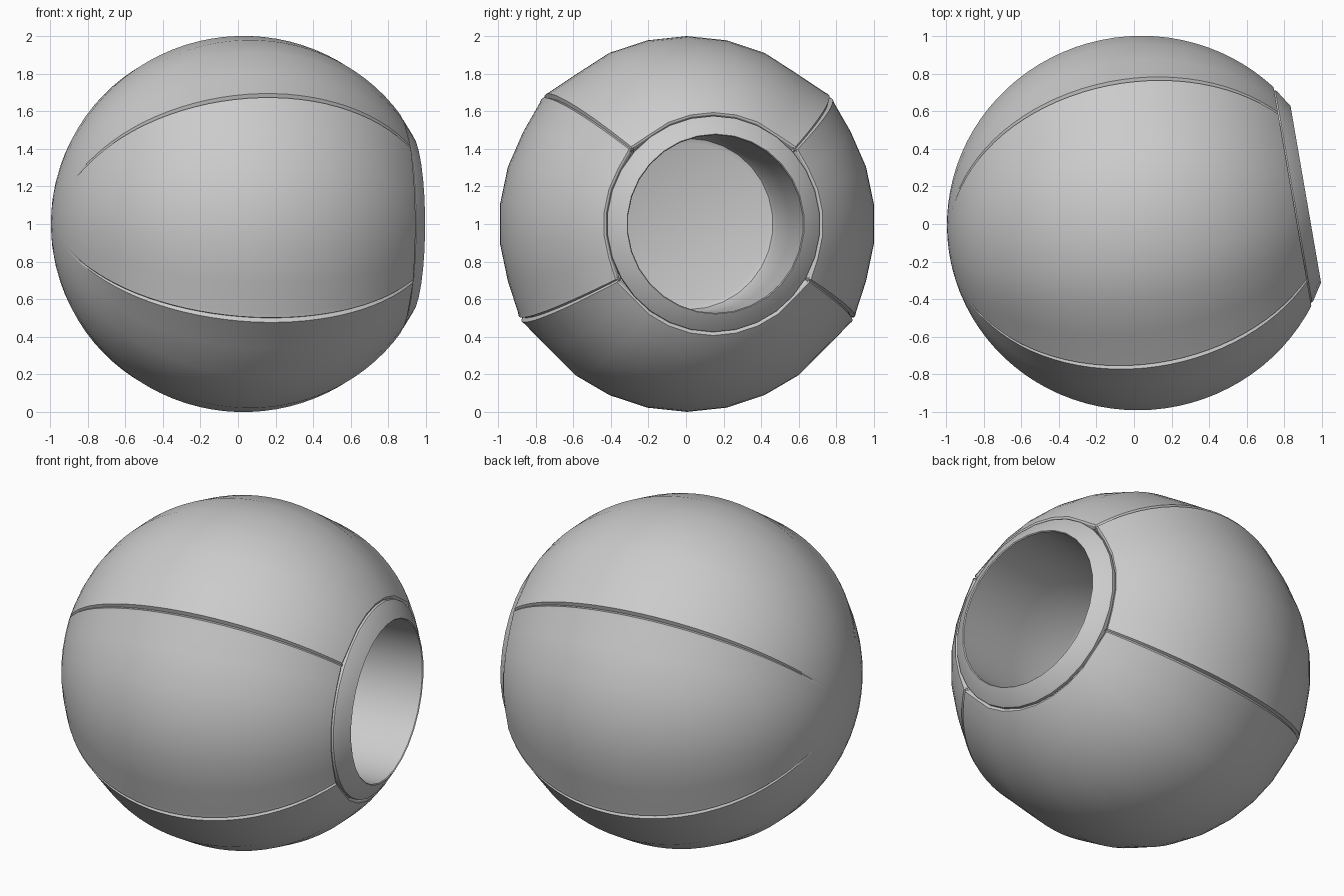
import bpy, bmesh
from math import sin, cos, radians

if "Cube" in bpy.data.objects:
    bpy.data.objects.remove(bpy.data.objects["Cube"])

TILT = radians(9.8)          # the ball's axis is turned slightly off +x
SEAMS = (42, 138, 210, 330)  # panel seams around the axis
DIPS = (54, 126, 222, 318)   # slightly flattened strips beside the seams


def smooth(a, b, t):
    t = max(0.0, min(1.0, (t - a) / (b - a)))
    return t * t * (3 - 2 * t)


def build(name, rows, cap_start=False, cap_end=False):
    """Skin a list of closed rings of points into one mesh object."""
    bm = bmesh.new()
    rings = [[bm.verts.new(p) for p in row] for row in rows]
    n = len(rings[0])
    for a, b in zip(rings, rings[1:]):
        for i in range(n):
            j = (i + 1) % n
            bm.faces.new((a[i], a[j], b[j], b[i]))
    if cap_start:
        bm.faces.new(rings[0])
    if cap_end:
        bm.faces.new(rings[-1])
    bmesh.ops.recalc_face_normals(bm, faces=bm.faces)
    mesh = bpy.data.meshes.new(name)
    bm.to_mesh(mesh)
    bm.free()
    ob = bpy.data.objects.new(name, mesh)
    bpy.context.collection.objects.link(ob)
    ob.location = (0, 0, 1)
    ob.rotation_euler = (0, 0, TILT)
    bpy.ops.object.select_all(action='DESELECT')
    ob.select_set(True)
    bpy.context.view_layer.objects.active = ob
    bpy.ops.object.shade_smooth_by_angle(angle=radians(32))
    return ob


# Directions around the axis: 12 degree steps, plus two lips for each seam
spokes = []
for phi in range(6, 366, 12):
    if phi in SEAMS:
        spokes += [(phi - 2.2, .014, 0), (phi - .8, .021, 0),
                   (phi, .021, -.022), (phi + .8, .021, 0), (phi + 2.2, .014, 0)]
    else:
        spokes.append((phi, -.009 if phi in DIPS else 0, 0))


def shell_row(theta, inset=0.0):
    """One ring of the panelled shell, theta measured from the opening."""
    t = radians(theta)
    lip = smooth(170, 130, theta)
    cut = smooth(169, 155, theta)
    row = []
    for phi, bump, groove in spokes:
        s = 1 + bump * lip + groove * cut - inset
        p = radians(phi)
        row.append((.03 + 1.025 * cos(t) * (1 - inset),
                    sin(t) * s * cos(p), sin(t) * s * sin(p)))
    return row


# Panelled ball shell, ending in a small groove around the opening
thetas = [179.5] + [176 - 4 * i for i in range(35)] + [37.6, 36.4]
rows = [shell_row(t) for t in thetas]
rows += [shell_row(36.0, .008), shell_row(35.8, .03)]
build("ball_shell", rows, cap_start=True)

# Opening rim, bore wall and bore floor
profile = [(.835, .575), (.862, .575), (.870, .568), (.927, .479), (.922, .474),
           (.50, .474), (.12, .470), (.085, .455), (.075, .43)]
rim = [[(x, r * cos(radians(a)), r * sin(radians(a))) for a in range(6, 366, 12)]
       for x, r in profile]
build("opening_rim", rim, cap_end=True)

# Face the rim outwards and its bore towards the opening
mesh = bpy.data.objects["opening_rim"].data
floor = max(mesh.polygons, key=lambda f: len(f.vertices))
if floor.normal.x < 0:
    mesh.flip_normals()
